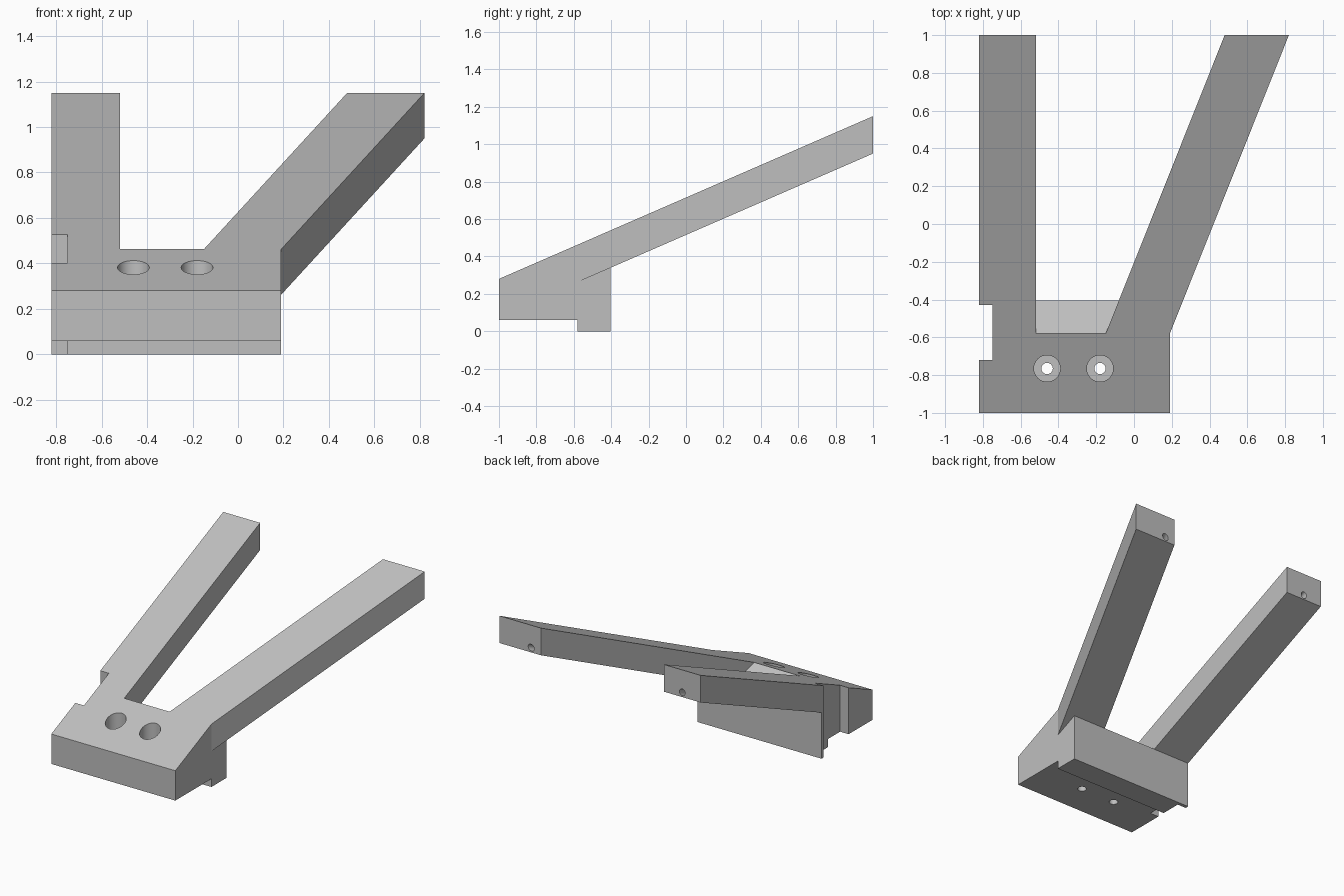
import bpy
import bmesh
from mathutils import Vector

cube = bpy.data.objects.get("Cube")
if cube:
    bpy.data.objects.remove(cube, do_unlink=True)

grey = bpy.data.materials.new("light grey")
grey.use_nodes = True
colour = (0.52, 0.52, 0.52, 1)
grey.diffuse_color = colour
grey.node_tree.nodes["Principled BSDF"].inputs["Base Color"].default_value = colour


def top_z(y):
    """Height of the sloping upper plane."""
    return 0.28 + 0.435 * (y + 1)


def loft(name, ring_a, ring_b):
    """Solid between two matching rings of points."""
    bm = bmesh.new()
    a = [bm.verts.new(p) for p in ring_a]
    b = [bm.verts.new(p) for p in ring_b]
    bm.faces.new(a)
    bm.faces.new(b)
    for i in range(len(a)):
        j = (i + 1) % len(a)
        bm.faces.new((a[i], a[j], b[j], b[i]))
    bmesh.ops.recalc_face_normals(bm, faces=bm.faces)
    mesh = bpy.data.meshes.new(name)
    bm.to_mesh(mesh)
    bm.free()
    mesh.materials.append(grey)
    obj = bpy.data.objects.new(name, mesh)
    bpy.context.collection.objects.link(obj)
    return obj


def cylinder(centre, axis, radius, depth):
    bpy.ops.mesh.primitive_cylinder_add(
        vertices=32, radius=radius, depth=depth, location=centre,
        rotation=Vector(axis).to_track_quat("Z", "Y").to_euler())
    obj = bpy.context.object
    obj.data.materials.append(grey)
    return obj


def cut(obj, cutter):
    """Subtract the cutter, then discard it."""
    cutter.hide_render = True
    mod = obj.modifiers.new("cut", "BOOLEAN")
    mod.operation = "DIFFERENCE"
    mod.solver = "EXACT"
    mod.object = cutter
    bpy.context.view_layer.objects.active = obj
    bpy.ops.object.modifier_apply(modifier=mod.name)
    bpy.data.objects.remove(cutter, do_unlink=True)


def notch_cutter():
    ring = [(-1, -0.72), (-0.75, -0.72), (-0.75, -0.43), (-1, -0.43)]
    return loft("notch_cutter", [(x, y, -1) for x, y in ring],
                [(x, y, 1) for x, y in ring])


LEFT, RIGHT, JOINT, BACK = -0.82, 0.19, -0.58, 1.0

# Mounting head with stepped underside and chamfered rear
profile = [(-1, 0.06), (-1, top_z(-1)), (JOINT, top_z(JOINT)),
           (-0.405, 0.34), (-0.405, 0), (JOINT, 0), (JOINT, 0.06)]
head = loft("mounting_head", [(LEFT, y, z) for y, z in profile],
            [(RIGHT, y, z) for y, z in profile])
cut(head, notch_cutter())

# Counterbored screw holes
for x in (-0.46, -0.18):
    cut(head, cylinder((x, -0.765, 0.67), (0, 0, 1), 0.07, 1))
    cut(head, cylinder((x, -0.765, 0.2), (0, 0, 1), 0.03, 1))


def arm(name, near, far, hole_x):
    """Sloping bar with a small hole drilled along it from the rear end."""
    def section(xs, y):
        z = top_z(y)
        return [(xs[0], y, z), (xs[1], y, z),
                (xs[1], y, z - 0.2), (xs[0], y, z - 0.2)]
    obj = loft(name, section(near, JOINT), section(far, BACK))
    axis = (far[0] - near[0], BACK - JOINT, top_z(BACK) - top_z(JOINT))
    cut(obj, cylinder((hole_x, BACK, 0.985), axis, 0.023, 0.6))
    return obj


# Two diverging arms
straight = arm("straight_arm", (LEFT, -0.52), (LEFT, -0.52), -0.67)
cut(straight, notch_cutter())
angled = arm("angled_arm", (-0.15, RIGHT), (0.48, 0.82), 0.56)

# Smooth bores, crisp edges
for obj in (head, straight, angled):
    bpy.ops.object.select_all(action="DESELECT")
    obj.select_set(True)
    bpy.context.view_layer.objects.active = obj
    bpy.ops.object.shade_smooth_by_angle(angle=0.5)
